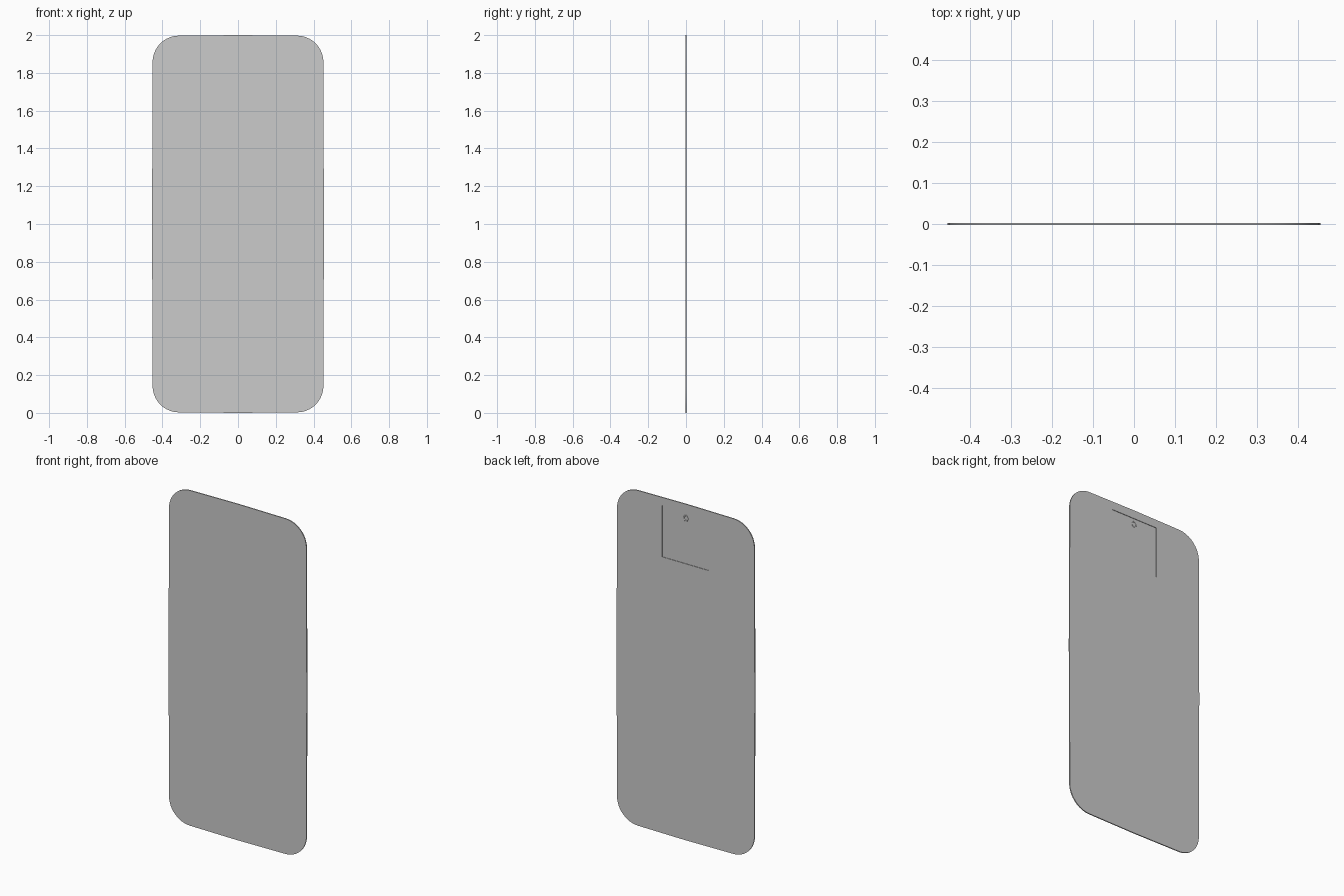
import bpy, bmesh
from math import sin, cos, pi, radians

if "Cube" in bpy.data.objects:
    bpy.data.objects.remove(bpy.data.objects["Cube"])

W, H, R, T = 0.91, 2.0, 0.14, 0.006      # width, height, corner radius, thickness
BOW = 0.003                              # slight outward bow of each edge


def make_object(name, bm):
    bmesh.ops.recalc_face_normals(bm, faces=bm.faces)
    me = bpy.data.meshes.new(name)
    bm.to_mesh(me)
    bm.free()
    ob = bpy.data.objects.new(name, me)
    bpy.context.collection.objects.link(ob)
    return ob


def box(name, size, loc):
    bm = bmesh.new()
    bmesh.ops.create_cube(bm, size=1)
    bmesh.ops.scale(bm, vec=size, verts=bm.verts)
    bmesh.ops.translate(bm, vec=loc, verts=bm.verts)
    return make_object(name, bm)


# thin rounded panel: four corner arcs plus the mid point of each side
pts = []
hw, hh = W / 2 - BOW, H / 2 - BOW
mids = [(0, H / 2), (-W / 2, 0), (0, -H / 2), (W / 2, 0)]
for q, (sx, sz) in enumerate([(1, 1), (-1, 1), (-1, -1), (1, -1)]):
    for i in range(17):
        a = pi / 2 * (q + i / 16)
        pts.append((sx * (hw - R) + R * cos(a), sz * (hh - R) + R * sin(a)))
    pts.append(mids[q])
bm = bmesh.new()
face = bm.faces.new([bm.verts.new((x, -T / 2, z + H / 2)) for x, z in pts])
ext = bmesh.ops.extrude_face_region(bm, geom=[face])
bmesh.ops.translate(bm, vec=(0, T, 0),
                    verts=[v for v in ext["geom"] if isinstance(v, bmesh.types.BMVert)])
if not face.is_valid or not any(len(f.verts) > 4 and f.calc_center_median().y < 0 for f in bm.faces):
    bm.verts.ensure_lookup_table()
    bm.faces.new(bm.verts[:len(pts)])
panel = make_object("mirror_panel", bm)

# shallow square hanging recess in the back
cutter = box("recess_cutter", (0.31, 0.01, 0.305), (0, 0.005, 1.797))
cutter.hide_render = True
mod = panel.modifiers.new("recess", 'BOOLEAN')
mod.operation, mod.solver, mod.object = 'DIFFERENCE', 'EXACT', cutter
bpy.context.view_layer.objects.active = panel
panel.select_set(True)
bpy.ops.object.modifier_apply(modifier=mod.name)
bpy.data.objects.remove(cutter)
bpy.ops.object.shade_smooth_by_angle(angle=radians(30))

# small hanging ring inside the recess
bpy.ops.mesh.primitive_torus_add(major_radius=0.013, minor_radius=0.003,
                                 major_segments=24, minor_segments=8,
                                 location=(0, 0.0012, 1.915), rotation=(pi / 2, 0, 0))
ring = bpy.context.object
ring.name = "hanging_ring"
ring.scale = (1, 1.2, 0.5)
bpy.ops.object.shade_smooth_by_angle(angle=radians(40))
